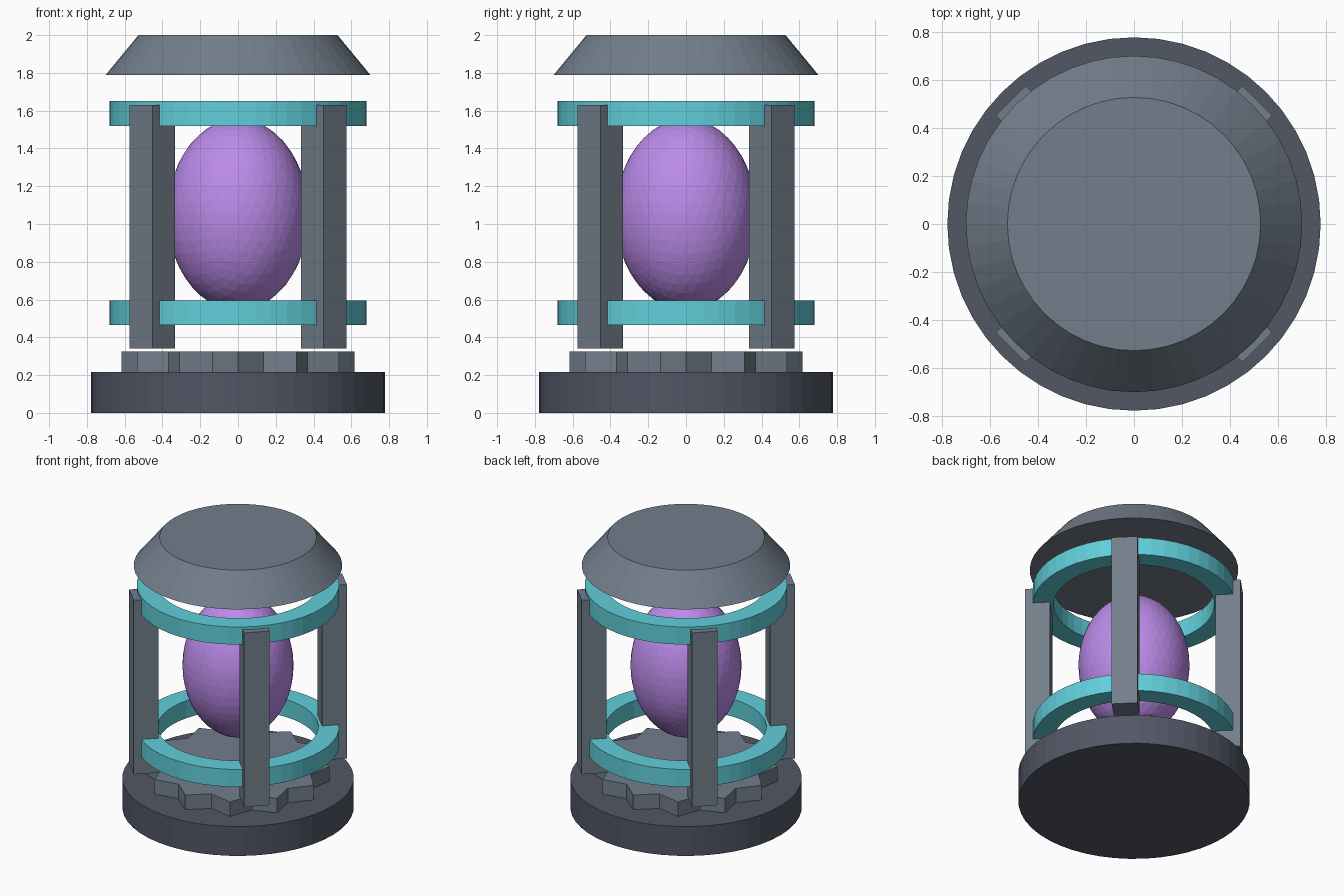
import bpy, bmesh, math

if "Cube" in bpy.data.objects:
    bpy.data.objects.remove(bpy.data.objects["Cube"])


def material(name, rgb):
    m = bpy.data.materials.new(name)
    m.diffuse_color = (*rgb, 1)
    m.use_nodes = True
    m.node_tree.nodes["Principled BSDF"].inputs["Base Color"].default_value = m.diffuse_color
    return m


DARK = material("dark_metal", (0.085, 0.095, 0.13))
SLATE = material("slate_metal", (0.17, 0.21, 0.26))
TEAL = material("teal_glow", (0.12, 0.62, 0.70))
PURPLE = material("purple_glow", (0.50, 0.26, 0.82))


def finish(bm, name, mat):
    bmesh.ops.recalc_face_normals(bm, faces=bm.faces)
    mesh = bpy.data.meshes.new(name)
    bm.to_mesh(mesh)
    bm.free()
    mesh.materials.append(mat)
    ob = bpy.data.objects.new(name, mesh)
    bpy.context.collection.objects.link(ob)
    return ob


def frustum(name, r0, r1, z0, z1, mat, n=48):
    bm = bmesh.new()
    bmesh.ops.create_cone(bm, cap_ends=True, segments=n, radius1=r0, radius2=r1, depth=z1 - z0)
    bmesh.ops.translate(bm, verts=bm.verts, vec=(0, 0, (z0 + z1) / 2))
    return finish(bm, name, mat)


def ring(name, r_in, r_out, z0, z1, mat, n=48):
    bm = bmesh.new()
    section = [(r_in, z0), (r_out, z0), (r_out, z1), (r_in, z1)]
    loops = []
    for i in range(n):
        a = math.tau * i / n
        loops.append([bm.verts.new((r * math.cos(a), r * math.sin(a), z)) for r, z in section])
    for i in range(n):
        p, q = loops[i], loops[(i + 1) % n]
        for k in range(4):
            j = (k + 1) % 4
            bm.faces.new((p[k], q[k], q[j], p[j]))
    return finish(bm, name, mat)


# Base disc and floating tapered lid
frustum("base", 0.777, 0.777, 0, 0.217, DARK)
frustum("lid", 0.70, 0.527, 1.79, 2.0, SLATE)

# Twelve-pointed gear plate on the base
bm = bmesh.new()
outline = []
for i in range(24):
    a, r = math.tau * i / 24, (0.52 if i % 2 else 0.618)
    outline.append(bm.verts.new((r * math.cos(a), r * math.sin(a), 0.217)))
face = bm.faces.new(outline)
ext = bmesh.ops.extrude_face_region(bm, geom=[face], use_keep_orig=True)
bmesh.ops.translate(bm, vec=(0, 0, 0.108),
                    verts=[v for v in ext["geom"] if isinstance(v, bmesh.types.BMVert)])
finish(bm, "gear_plate", SLATE)

# Two teal hoops
ring("lower_hoop", 0.54, 0.68, 0.465, 0.595, TEAL)
ring("upper_hoop", 0.54, 0.68, 1.52, 1.65, TEAL)

# Four diagonal posts
for i in range(4):
    a = math.radians(45 + 90 * i)
    bm = bmesh.new()
    bmesh.ops.create_cube(bm, size=1)
    bmesh.ops.scale(bm, vec=(0.168, 0.174, 1.29), verts=bm.verts)
    post = finish(bm, f"post_{i + 1}", SLATE)
    post.location = (0.642 * math.cos(a), 0.642 * math.sin(a), 0.985)
    post.rotation_euler.z = a

# Faceted egg-shaped core
bm = bmesh.new()
bmesh.ops.create_icosphere(bm, subdivisions=4, radius=1)
bmesh.ops.scale(bm, vec=(0.373, 0.373, 0.507), verts=bm.verts)
bmesh.ops.translate(bm, vec=(0, 0, 1.05), verts=bm.verts)
finish(bm, "core", PURPLE)
